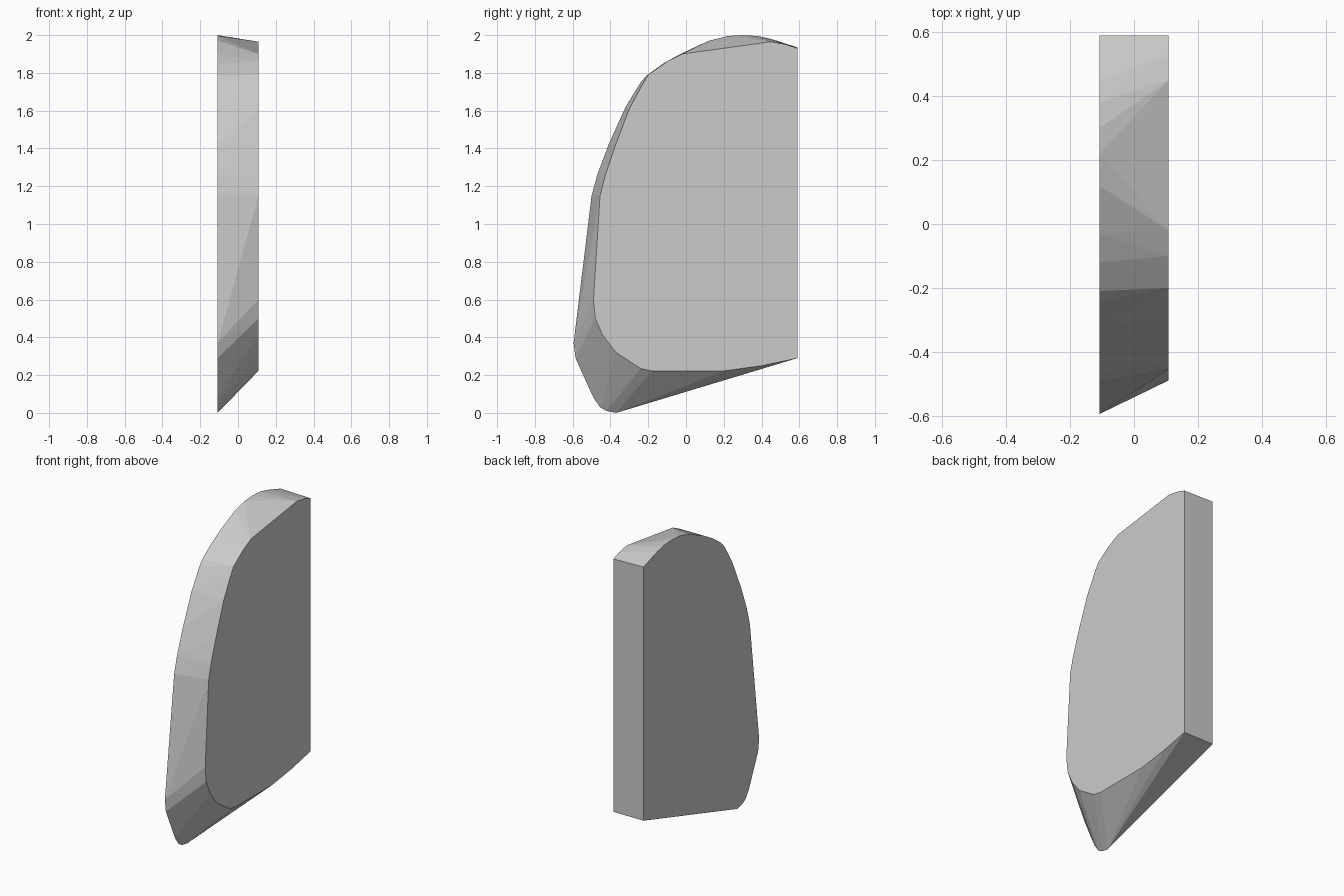
import bpy
import bmesh

cube = bpy.data.objects.get("Cube")
if cube:
    bpy.data.objects.remove(cube, do_unlink=True)

# Side outlines as (y, z): the full left face and the smaller right face
left_outline = [(.59, 1.935), (.45, 1.98), (.38, 1.995), (.3, 2), (.22, 1.995),
                (.12, 1.97), (-.03, 1.9), (-.12, 1.85), (-.21, 1.785), (-.24, 1.75),
                (-.32, 1.62), (-.41, 1.42), (-.47, 1.26), (-.5, 1.15), (-.595, .37),
                (-.585, .29), (-.49, .08), (-.455, .03), (-.42, .01), (-.37, 0),
                (.59, .29)]
right_outline = [(.59, 1.93), (.53, 1.95), (.45, 1.965), (-.02, 1.9), (-.1, 1.86),
                 (-.2, 1.79), (-.23, 1.74), (-.3, 1.61), (-.38, 1.4), (-.43, 1.25),
                 (-.455, 1.15), (-.49, .6), (-.48, .5), (-.44, .41), (-.37, .32),
                 (-.24, .235), (-.18, .222), (.2, .222), (.4, .25), (.59, .29)]

# Convex slab spanning both outlines
bm = bmesh.new()
for x, outline in ((-.108, left_outline), (.108, right_outline)):
    for y, z in outline:
        bm.verts.new((x, y, z))
hull = bmesh.ops.convex_hull(bm, input=bm.verts)
loose = {v for v in hull["geom_interior"] + hull["geom_unused"]
         if isinstance(v, bmesh.types.BMVert)}
bmesh.ops.delete(bm, geom=list(loose), context="VERTS")
# Merge the coplanar triangles of the flat sides
bmesh.ops.dissolve_limit(bm, angle_limit=.005, verts=bm.verts, edges=bm.edges)
bmesh.ops.recalc_face_normals(bm, faces=bm.faces)

mesh = bpy.data.meshes.new("bevelled_slab")
bm.to_mesh(mesh)
bm.free()
slab = bpy.data.objects.new("bevelled_slab", mesh)
bpy.context.collection.objects.link(slab)

# Plain grey
grey = bpy.data.materials.new("light_grey")
grey.use_nodes = True
colour = (.6, .6, .6, 1)
grey.diffuse_color = colour
grey.node_tree.nodes["Principled BSDF"].inputs["Base Color"].default_value = colour
mesh.materials.append(grey)
